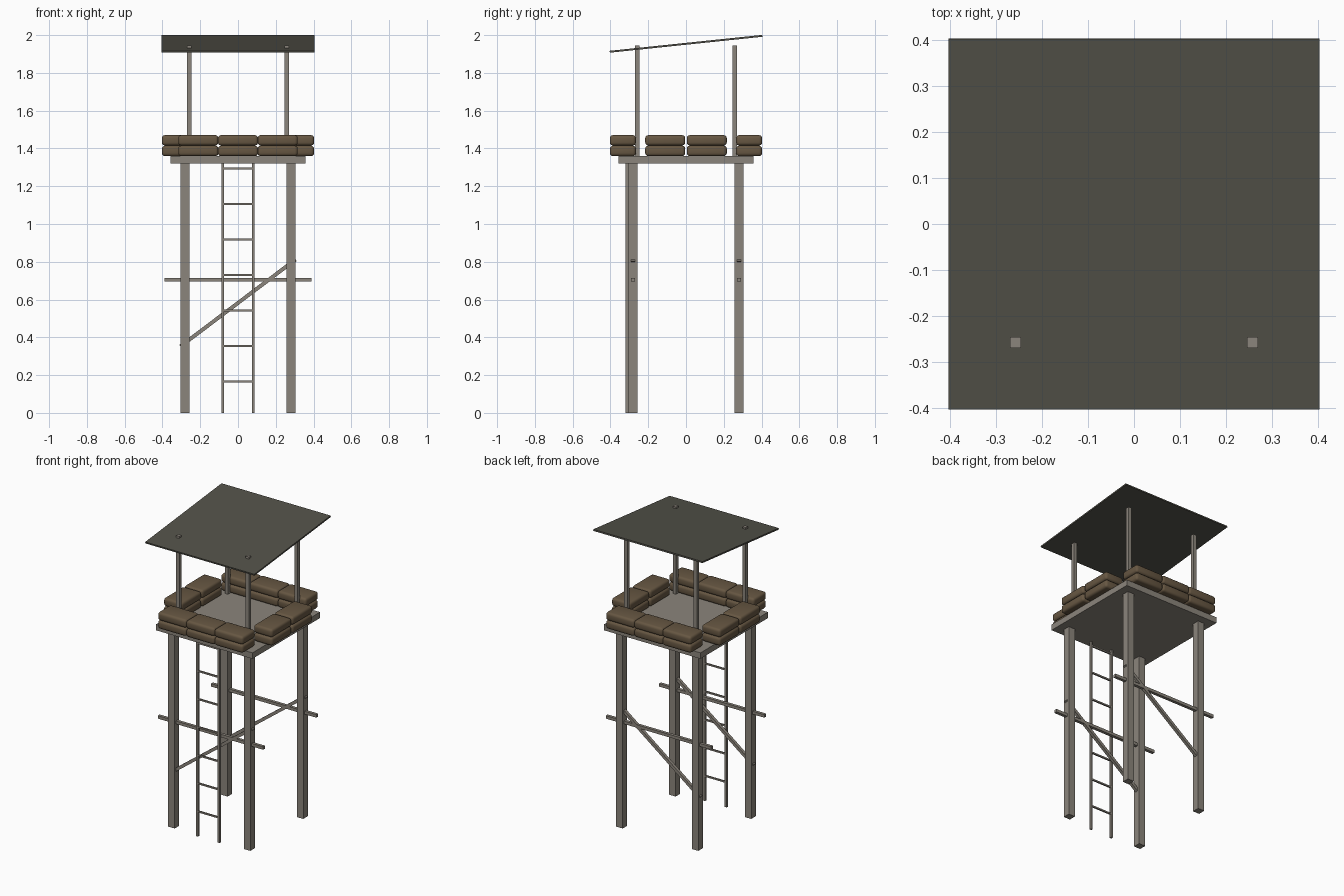
import bpy, bmesh, math
from mathutils import Matrix

old = bpy.data.objects.get("Cube")
if old:
    bpy.data.objects.remove(old, do_unlink=True)


def material(name, rgb):
    m = bpy.data.materials.new(name)
    m.use_nodes = True
    m.diffuse_color = (*rgb, 1)
    m.node_tree.nodes["Principled BSDF"].inputs["Base Color"].default_value = (*rgb, 1)
    return m


wood = material("weathered wood", (0.26, 0.235, 0.20))
roofing = material("dark roofing", (0.085, 0.083, 0.066))
burlap = material("brown burlap", (0.135, 0.095, 0.055))


def box(name, center, size, mat, tilt=(0, "X"), bevel=0):
    """Box of a given size, optionally tilted about an axis and rounded."""
    bm = bmesh.new()
    bmesh.ops.create_cube(bm, size=1, matrix=Matrix.Diagonal((*size, 1)))
    if bevel:
        bmesh.ops.bevel(bm, geom=bm.edges[:], offset=bevel, segments=3,
                        profile=0.5, affect="EDGES", clamp_overlap=True)
    bm.transform(Matrix.Translation(center) @ Matrix.Rotation(tilt[0], 4, tilt[1]))
    mesh = bpy.data.meshes.new(name)
    bm.to_mesh(mesh)
    bm.free()
    mesh.materials.append(mat)
    obj = bpy.data.objects.new(name, mesh)
    bpy.context.collection.objects.link(obj)
    return obj


# Legs and roof posts
for sx, side in ((-1, "right"), (1, "left")):
    for sy, end in ((-1, "front"), (1, "back")):
        box(f"{end}_{side}_leg", (sx * 0.28, sy * 0.28, 0.66), (0.048, 0.048, 1.32), wood)
        box(f"{end}_{side}_post", (sx * 0.258, sy * 0.258, 1.652), (0.024, 0.024, 0.585), wood)

# Platform and sloping roof
box("platform", (0, 0, 1.34), (0.714, 0.714, 0.04), wood)
box("roof", (0, 0, 1.954), (0.808, 0.812, 0.01), roofing, (math.atan2(0.084, 0.806), "X"))

# Horizontal and diagonal braces, front and back
rise, run = 0.46, 0.61
for sy, end in ((-1, "front"), (1, "back")):
    box(f"{end}_crossbar", (0, sy * 0.281, 0.705), (0.78, 0.02, 0.02), wood)
    box(f"{end}_diagonal", (0, sy * 0.281, 0.582), (math.hypot(rise, run), 0.02, 0.02),
        wood, (-math.atan2(rise, run), "Y"))

# Ladder
for sx, side in ((-1, "right"), (1, "left")):
    box(f"ladder_{side}_rail", (sx * 0.08, -0.312, 0.66), (0.014, 0.014, 1.32), wood)
for i in range(7):
    box(f"ladder_rung_{i + 1}", (0, -0.312, 0.166 + i * 0.188), (0.155, 0.01, 0.01), wood)


# Sandbag wall: three bags front and back, two on each side, two layers
def sandbag(name, x, y, z, along_y):
    length, width = 0.212, 0.138
    size = (width, length, 0.055) if along_y else (length, width, 0.055)
    bag = box(name, (x, y, z), size, burlap, bevel=0.016)
    for p in bag.data.polygons:
        p.use_smooth = True


for layer, z in enumerate((1.387, 1.443)):
    for s, end, side in ((-1, "front", "right"), (1, "back", "left")):
        for i in range(3):
            sandbag(f"{end}_sandbag_{layer}_{i}", (i - 1) * 0.21, s * 0.334, z, False)
        for i in range(2):
            sandbag(f"{side}_sandbag_{layer}_{i}", s * 0.334, (i - 0.5) * 0.22, z, True)
